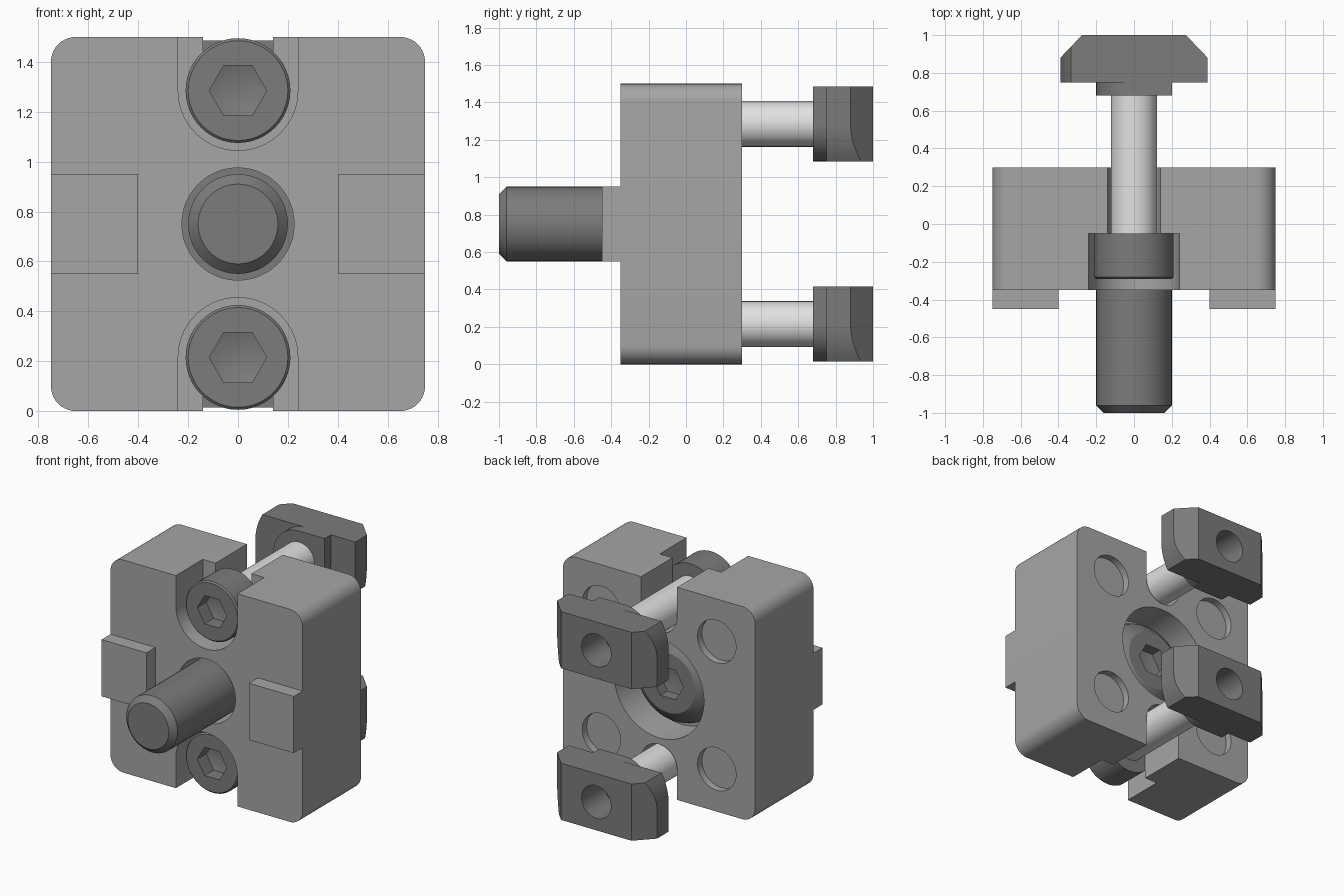
import bpy, bmesh, math
from mathutils import Vector

if "Cube" in bpy.data.objects:
    bpy.data.objects.remove(bpy.data.objects["Cube"])


def material(name, grey):
    m = bpy.data.materials.new(name)
    m.use_nodes = True
    colour = (grey, grey, grey, 1)
    m.diffuse_color = colour
    m.node_tree.nodes["Principled BSDF"].inputs["Base Color"].default_value = colour
    return m


BLOCK = material("grey aluminium", 0.38)
STEEL = material("dark steel", 0.2)
BRIGHT = material("bright steel", 0.76)


def finish(name, bm, mat):
    bmesh.ops.recalc_face_normals(bm, faces=bm.faces)
    mesh = bpy.data.meshes.new(name)
    bm.to_mesh(mesh)
    bm.free()
    ob = bpy.data.objects.new(name, mesh)
    bpy.context.collection.objects.link(ob)
    if mat:
        mesh.materials.append(mat)
    return ob


def prism(name, outline, y0, y1, mat=None, cuts=()):
    """Extrude an (x, z) outline along y, then trim with (point, normal) planes."""
    bm = bmesh.new()
    face = bm.faces.new([bm.verts.new((x, y0, z)) for x, z in outline])
    ext = bmesh.ops.extrude_face_region(bm, geom=[face])
    moved = [v for v in ext["geom"] if isinstance(v, bmesh.types.BMVert)]
    bmesh.ops.translate(bm, verts=moved, vec=(0, y1 - y0, 0))
    for point, normal in cuts:
        geom = bm.verts[:] + bm.edges[:] + bm.faces[:]
        bmesh.ops.bisect_plane(bm, geom=geom, plane_co=point, plane_no=normal,
                               clear_outer=True)
        bmesh.ops.holes_fill(bm, edges=[e for e in bm.edges if e.is_boundary])
    return finish(name, bm, mat)


def turned(name, profile, x, z, mat=None, n=48):
    """Turn an (r, y) profile around the y axis through (x, z)."""
    bm = bmesh.new()
    rings = []
    for r, y in profile:
        if r == 0:
            rings.append([bm.verts.new((x, y, z))] * n)
        else:
            rings.append([bm.verts.new((x + r * math.cos(a), y, z + r * math.sin(a)))
                          for a in (math.tau * i / n for i in range(n))])
    for a, b in zip(rings, rings[1:]):
        for i in range(n):
            j = (i + 1) % n
            corners = dict.fromkeys((a[i], a[j], b[j], b[i]))
            bm.faces.new(list(corners))
    for ring in (rings[0], rings[-1]):
        if ring[0] is not ring[1]:
            bm.faces.new(ring)
    return finish(name, bm, mat)


def carve(ob, cutters):
    """Subtract the cutters from the object and remove them."""
    for c in cutters:
        mod = ob.modifiers.new("cut", 'BOOLEAN')
        mod.operation = 'DIFFERENCE'
        mod.solver = 'EXACT'
        mod.object = c
    bpy.context.view_layer.update()
    deps = bpy.context.evaluated_depsgraph_get()
    mesh = bpy.data.meshes.new_from_object(ob.evaluated_get(deps))
    ob.modifiers.clear()
    ob.data = mesh
    for c in cutters:
        bpy.data.objects.remove(c)


def arc(cx, cz, r, start, end, steps):
    angles = [math.radians(start + (end - start) * i / steps) for i in range(steps + 1)]
    return [(cx + r * math.cos(a), cz + r * math.sin(a)) for a in angles]


W, H, R = 0.75, 1.5, 0.1
FRONT, BACK = -0.35, 0.3
MID = H / 2
BOLT_Z = (0.215, 1.285)

# Main block with corners rounded in the front outline
outline = []
for k, (sx, sz) in enumerate([(1, 1), (-1, 1), (-1, -1), (1, -1)]):
    outline += arc(sx * (W - R), MID + sz * (MID - R), R, 90 * k, 90 * k + 90, 10)
block = prism("block", outline, FRONT, BACK, BLOCK)

# Stepped open slots, centre bore, counterbore and shallow rear sockets
cutters = []
for z in BOLT_Z:
    up = z > MID
    edge = H + 0.2 if up else -0.2
    a = 180 if up else 0
    for r, y0, y1 in ((0.24, FRONT - 0.1, -0.05), (0.14, FRONT - 0.1, BACK + 0.1)):
        side = -r if up else r
        slot = arc(0, z, r, a, a + 180, 32) + [(-side, edge), (side, edge)]
        cutters.append(prism("slot_cutter", slot, y0, y1))
cutters.append(turned("bore_cutter", [(0.225, -0.5), (0.225, 0.1)], 0, MID))
cutters.append(turned("counterbore_cutter", [(0.35, 0.05), (0.35, 0.5)], 0, MID, n=64))
for sx in (-1, 1):
    for sz in (-1, 1):
        cutters.append(turned("socket_cutter", [(0.15, BACK - 0.05), (0.15, 0.5)],
                              sx * 0.45, MID + sz * 0.45))
carve(block, cutters)

# Locating tabs on the front
for side, x0, x1 in (("left", 0.4, W), ("right", -W, -0.4)):
    prism(side + "_tab", [(x0, 0.55), (x1, 0.55), (x1, 0.95), (x0, 0.95)],
          -0.45, FRONT, BLOCK)


def hex_cutter(z, r, face, depth):
    """Six-sided socket with a pointed floor; the sign of depth gives direction."""
    return turned("hex_cutter", [(r, face - depth * 0.3), (r, face + depth),
                                 (0, face + depth * 1.4)], 0, z, n=6)


# Centre bolt: threaded end at the front, domed head in the rear counterbore
turned("centre_bolt_shank", [(0.16, -1), (0.2, -0.96), (0.2, 0.07)], 0, MID, STEEL)
dome = [(0.32, 0.05), (0.32, 0.08), (0.3, 0.125), (0.265, 0.165), (0.21, 0.2)]
centre_head = turned("centre_bolt_head", dome, 0, MID, STEEL)
carve(centre_head, [hex_cutter(MID, 0.12, 0.2, -0.08)])

# Clamping bolts with their slot nuts
for tag, z in zip(("lower", "upper"), BOLT_Z):
    head = turned(tag + "_bolt_head",
                  [(0.2, -0.29), (0.21, -0.28), (0.21, -0.05)], 0, z, STEEL)
    carve(head, [hex_cutter(z, 0.115, -0.29, 0.1)])
    turned(tag + "_bolt_shank", [(0.122, -0.06), (0.122, 0.74)], 0, z, BRIGHT)

    # Nut body: two opposite corners rounded for turning, rear ends chamfered
    r, h = 0.39, 0.2
    t = math.degrees(math.asin(h / r))
    body_outline = ([(r, z + h)] + arc(0, z, r, 180 - t, 180, 8)
                    + [(-r, z - h)] + arc(0, z, r, -t, 0, 8))
    chamfers = [((s * r, 0.88, z), Vector((s * 0.12, 0.115, 0))) for s in (-1, 1)]
    body = prism(tag + "_nut_body", body_outline, 0.75, 1, STEEL, chamfers)
    carve(body, [turned("hole_cutter", [(0.115, 0.7), (0.115, 1.1)], 0, z)])

    # Nut neck, rounded on the same two corners
    neck_outline = ([(h, z + h)] + arc(0, z, h, 90, 180, 12)
                    + [(-h, z - h)] + arc(0, z, h, -90, 0, 12))
    prism(tag + "_nut_neck", neck_outline, 0.68, 0.75, STEEL)

# Smooth the round walls and keep the edges crisp
bpy.ops.object.select_all(action='DESELECT')
for ob in bpy.context.collection.objects:
    if ob.type == 'MESH':
        ob.select_set(True)
        bpy.context.view_layer.objects.active = ob
bpy.ops.object.shade_smooth_by_angle(angle=math.radians(22))
